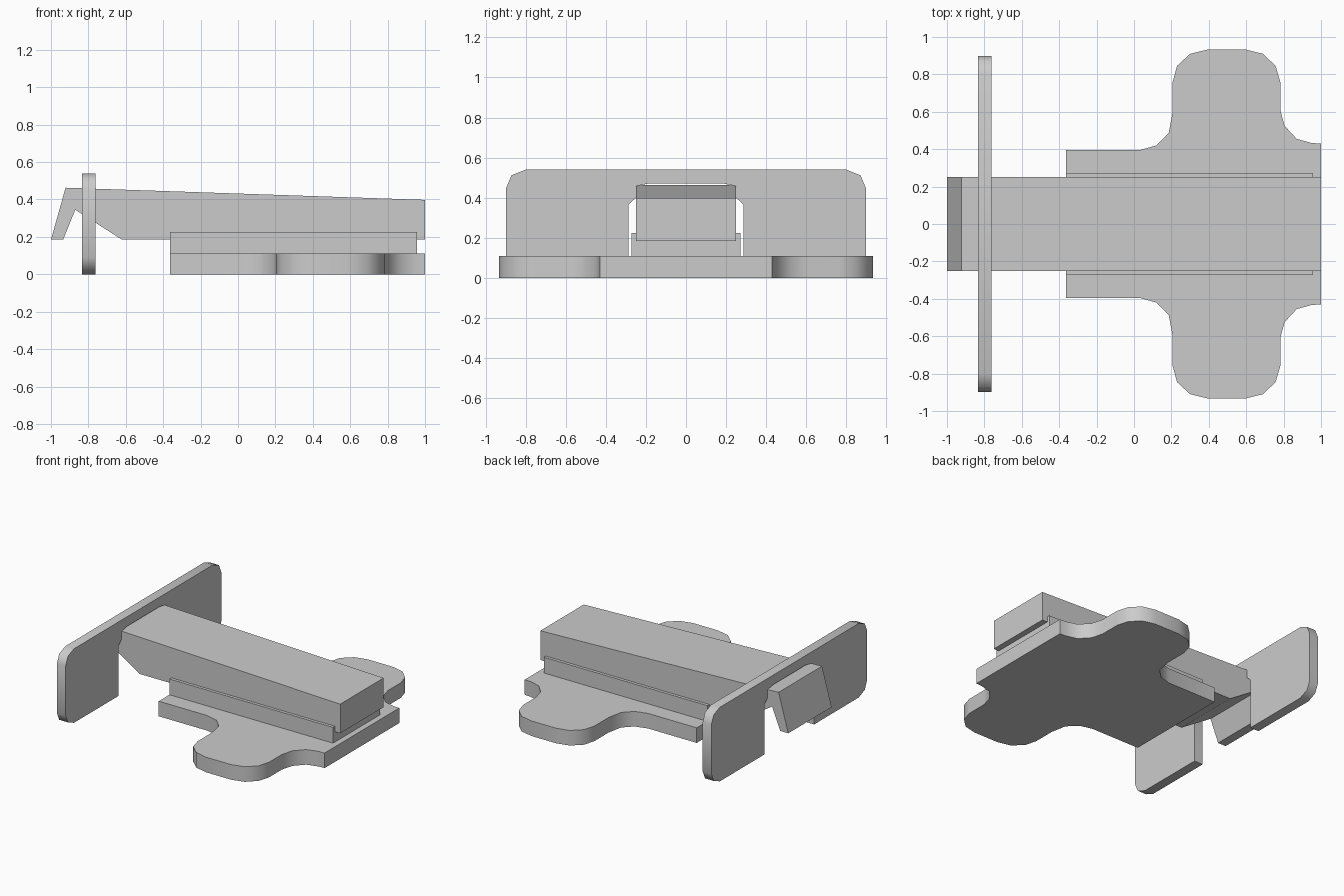
import bpy, bmesh, math
from mathutils import Vector

cube = bpy.data.objects.get("Cube")
if cube:
    bpy.data.objects.remove(cube, do_unlink=True)

GREY = (0.6, 0.6, 0.6, 1)
grey = bpy.data.materials.new("plain_grey")
grey.use_nodes = True
grey.diffuse_color = GREY
grey.node_tree.nodes["Principled BSDF"].inputs["Base Color"].default_value = GREY

AXES = {"X": lambda a, b, d: (d, a, b),
        "Y": lambda a, b, d: (a, d, b),
        "Z": lambda a, b, d: (a, b, d)}


def extrude(name, outline, axis, start, end, smooth=False):
    """Solid prism from a flat outline, drawn along one axis."""
    bm = bmesh.new()
    face = bm.faces.new([bm.verts.new(AXES[axis](a, b, start)) for a, b in outline])
    step = Vector(AXES[axis](0, 0, end - start))
    top = bmesh.ops.extrude_face_region(bm, geom=[face], use_keep_orig=True)["geom"]
    bmesh.ops.translate(bm, vec=step, verts=[v for v in top if isinstance(v, bmesh.types.BMVert)])
    bmesh.ops.recalc_face_normals(bm, faces=bm.faces)
    mesh = bpy.data.meshes.new(name)
    bm.to_mesh(mesh)
    bm.free()
    mesh.materials.append(grey)
    obj = bpy.data.objects.new(name, mesh)
    bpy.context.collection.objects.link(obj)
    if smooth:
        bpy.ops.object.select_all(action="DESELECT")
        obj.select_set(True)
        bpy.context.view_layer.objects.active = obj
        bpy.ops.object.shade_smooth_by_angle(angle=math.radians(50))
    return obj


# base plate with two rounded side lobes
base_half = [(-.363, .395), (.03, .395), (.12, .42), (.185, .485), (.207, .60),
             (.207, .76), (.23, .845), (.30, .91), (.395, .933), (.595, .933),
             (.69, .91), (.757, .845), (.782, .76), (.782, .61), (.805, .525),
             (.87, .455), (.95, .433), (1, .43)]
extrude("base_plate", base_half + [(x, -y) for x, y in reversed(base_half)],
        "Z", 0, .11, True)

# channel that cradles the beam
channel_half = [(.272, .11), (.272, .225), (.25, .225), (.25, .185)]
extrude("beam_channel", channel_half + [(-y, z) for y, z in reversed(channel_half)],
        "X", -.363, .957)

# tapered beam ending in a downward hook
extrude("hooked_beam", [(-1, .185), (-.922, .463), (1, .398), (1, .185),
                        (-.62, .185), (-.87, .345), (-.935, .185)],
        "Y", -.25, .25)

# upright cross plate with rounded corners and a notch over the beam
upright_half = [(.19, .47), (.25, .458), (.25, .40), (.287, .365), (.287, 0),
                (.80, 0), (.87, .03), (.897, .09), (.897, .45), (.87, .512), (.80, .54)]
extrude("upright_plate", upright_half + [(-y, z) for y, z in reversed(upright_half)],
        "X", -.833, -.763, True)
